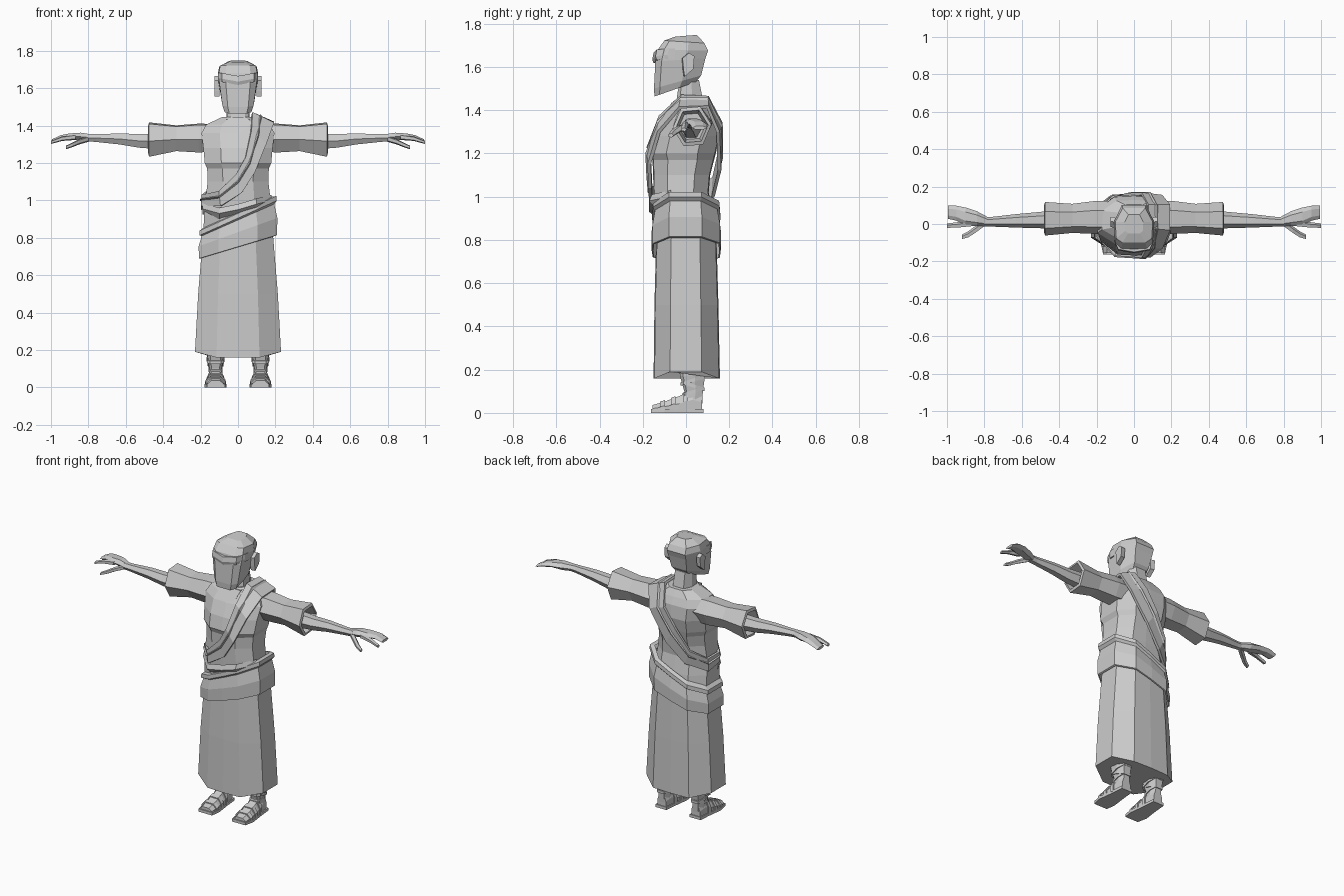
import bpy, bmesh, math
from mathutils import Vector

# half outline of a body cross-section (width factor, depth factor), front to back
HALF = [(0, -1), (.5, -.97), (1, -.5), (1, .45), (.55, .97), (0, 1)]
OUTLINE = HALF + [(-u, v) for u, v in HALF[-2:0:-1]]
HEAD = [(.62, -1), (.95, -.75), (1, .2), (.6, 1), (-.6, 1), (-1, .2), (-.95, -.75), (-.62, -1)]


def finish(name, bm, mirror=False, thick=0):
    bmesh.ops.recalc_face_normals(bm, faces=bm.faces)
    me = bpy.data.meshes.new(name)
    bm.to_mesh(me)
    bm.free()
    ob = bpy.data.objects.new(name, me)
    bpy.context.collection.objects.link(ob)
    if thick:
        m = ob.modifiers.new("thickness", 'SOLIDIFY')
        m.thickness, m.offset = thick, 0
    if mirror:
        ob.modifiers.new("mirror", 'MIRROR')
    return ob


def loft(name, rings, cap=True, mirror=False, thick=0, close=False):
    """Skin a list of closed rings; close joins the last ring to the first."""
    bm = bmesh.new()
    vs = [[bm.verts.new(p) for p in r] for r in rings]
    n = len(vs[0])
    pairs = list(zip(vs, vs[1:])) + ([(vs[-1], vs[0])] if close else [])
    for a, b in pairs:
        for i in range(n if n > 2 else 1):
            j = (i + 1) % n
            bm.faces.new((a[i], a[j], b[j], b[i]))
    if cap:
        bm.faces.new(vs[0][::-1])
        bm.faces.new(vs[-1])
    return finish(name, bm, mirror, thick)


def section(zf, zb, hw, yf, yb, prof=OUTLINE, cx=0):
    """Horizontal ring whose height runs from zf (front) to zb (back)."""
    out = []
    for u, v in prof:
        t = (v + 1) / 2
        out.append(Vector((cx + u * hw, yf + (yb - yf) * t, zf + (zb - zf) * t)))
    return out


def xring(x, y, z, ry, rz, n=6, rot=0):
    """Ring around the arm axis."""
    return [Vector((x, y + ry * math.cos(rot + i * math.tau / n),
                    z + rz * math.sin(rot + i * math.tau / n))) for i in range(n)]


def prism(name, pts, offset, mirror=True):
    d = Vector(offset)
    return loft(name, [[Vector(p) for p in pts], [Vector(p) + d for p in pts]], mirror=mirror)


# robe skirt, hem lifted at the sides
SKIRT = [(.16, .23, -.15, .157), (.5, .213, -.146, .15), (.84, .185, -.137, .14)]
rings = [section(z, z, w, f, b) for z, w, f, b in SKIRT]
for p in rings[0]:
    if abs(p.x) > .2:
        p.z = .19
loft("robe_skirt", rings)

# tunic torso
TORSO = [(.8, .185, -.138, .142), (.92, .182, -.148, .125), (1.02, .172, -.15, .105),
         (1.1, .162, -.152, .112), (1.17, .165, -.155, .13), (1.2, .178, -.168, .138),
         (1.28, .185, -.15, .155), (1.36, .195, -.112, .148), (1.405, .17, -.082, .128),
         (1.445, .085, -.055, .105)]
loft("tunic_torso", [section(z, z, w, f, b) for z, w, f, b in TORSO])

# neck, collar and head
loft("neck", [section(z, z, w, f, b, HEAD) for z, w, f, b in
              [(1.38, .07, -.06, .09), (1.44, .062, -.045, .08), (1.54, .058, -.03, .06)]])
prism("neckline", [(-.065, -.066, 1.435), (.065, -.066, 1.435), (.05, -.092, 1.39),
                   (0, -.12, 1.355), (-.05, -.092, 1.39)], (0, .04, 0), mirror=False)
loft("head", [section(*r, HEAD) for r in
              [(1.463, 1.53, .075, -.146, .045), (1.5, 1.56, .088, -.148, .07),
               (1.625, 1.64, .105, -.142, .09), (1.68, 1.675, .108, -.13, .102),
               (1.722, 1.71, .1, -.1, .085), (1.74, 1.748, .05, -.05, .05)]])

# brow band across the forehead
BROW = [(-.108, -.08, 1.655), (-.085, -.135, 1.65), (0, -.15, 1.635), (.085, -.135, 1.65), (.108, -.08, 1.655)]
loft("brow", [[Vector(p) + Vector(o) for o in ((0, 0, -.018), (0, -.006, 0), (0, 0, .03), (0, .03, .03), (0, .03, -.018))]
              for p in BROW])

# ears
prism("ear", [(.098, -.02, 1.64), (.098, .01, 1.665), (.098, .035, 1.65), (.098, .03, 1.59),
              (.098, -.01, 1.555), (.098, -.015, 1.585)], (.028, .004, 0))

# sleeves with a recessed opening
loft("sleeve", [xring(x, y, z, ry, rz / .866, rot=.08) for x, y, z, ry, rz in
                [(.11, .035, 1.335, .09, .07), (.21, .035, 1.333, .088, .074),
                 (.33, .03, 1.332, .078, .066), (.475, .028, 1.325, .09, .088),
                 (.48, .028, 1.325, .075, .072), (.42, .028, 1.325, .062, .058)]], mirror=True)

# arms and hands
loft("arm", [xring(*r) for r in
             [(.4, .025, 1.315, .05, .05), (.53, .02, 1.318, .042, .042), (.63, .017, 1.328, .036, .034),
              (.76, .012, 1.333, .026, .024), (.81, .012, 1.335, .026, .022)]], mirror=True)
loft("palm_and_fingers", [xring(*r) for r in
                          [(.78, .012, 1.335, .024, .02), (.84, .028, 1.34, .04, .025),
                           (.9, .04, 1.342, .048, .018), (.95, .058, 1.335, .04, .015),
                           (.995, .063, 1.318, .035, .009)]], mirror=True)
loft("index_finger", [xring(*r, n=5) for r in
                      [(.87, .006, 1.338, .022, .016), (.94, -.006, 1.33, .016, .013),
                       (1.0, -.01, 1.31, .013, .009)]], mirror=True)
loft("thumb", [xring(*r, n=5) for r in
               [(.8, .005, 1.328, .02, .016), (.85, -.032, 1.313, .02, .015),
                (.885, -.056, 1.297, .018, .013), (.92, -.07, 1.283, .013, .01)]], mirror=True)


# sash wrapped around the hips, low on the -x side
def wrap(z, slope, scale):
    ring = section(z, z, .188 * scale, -.143 * scale, .145 * scale)
    for p in ring:
        p.z += slope * p.x
    return ring


loft("hip_sash", [wrap(.75, .3, 1.06), wrap(.752, .3, 1.11), wrap(.83, .36, 1.12), wrap(.895, .44, 1.03),
                  wrap(.905, .45, 1.1), wrap(.93, .45, 1.09), wrap(.94, .45, .94)], cap=False)

# shoulder sash: upper and lower edges, up the front and down the back
SASH = [((-.187, -.06, 1.03), (-.19, -.06, .97)), ((-.1, -.163, 1.05), (-.09, -.163, .97)),
        ((-.01, -.168, 1.14), (.02, -.167, 1.04)), ((.04, -.174, 1.23), (.09, -.17, 1.15)),
        ((.07, -.12, 1.37), (.15, -.125, 1.3)), ((.075, -.02, 1.465), (.19, -.03, 1.41)),
        ((.075, .1, 1.46), (.19, .1, 1.415)), ((.04, .162, 1.34), (.15, .148, 1.3)),
        ((-.04, .158, 1.22), (.03, .155, 1.12)), ((-.12, .13, 1.09), (-.08, .125, 1.0)),
        ((-.187, .05, 1.03), (-.19, .05, .95))]
loft("shoulder_sash", [[Vector(a), Vector(b)] for a, b in SASH], cap=False, thick=.016, close=True)
# raised fold along the middle of the sash
fold = []
for a, b in SASH:
    a, b = Vector(a), Vector(b)
    out = (Vector((a.x, a.y, max(0, a.z - 1.35) * 3)) - Vector((0, .02, 0))).normalized() * .016
    fold.append([a.lerp(b, .25), a.lerp(b, .38) + out, a.lerp(b, .55)])
loft("sash_fold", fold, cap=False, close=True)
# loose fold over the front of the waist
loft("waist_fold", [[Vector(p), Vector(p) + Vector((0, -.012, -.03)), Vector(p) + Vector((0, .02, -.06))] for p in
                    [(-.19, -.07, .985), (-.1, -.158, .96), (0, -.16, .98), (.1, -.158, 1.01), (.18, -.07, 1.03)]])

# feet: arched section interpolated along y
FOOT = [(-.155, .042, .036), (-.1, .05, .052), (-.03, .044, .078), (.03, .036, .11), (.075, .03, .09)]


def foot_ring(y, grow=0):
    for (y0, w0, h0), (y1, w1, h1) in zip(FOOT, FOOT[1:]):
        if y <= y1:
            t = (y - y0) / (y1 - y0)
            w, h = w0 + (w1 - w0) * t + grow, h0 + (h1 - h0) * t + grow
            break
    return [Vector((.12 + a * w, y, max(.012, b * h))) for a, b in
            ((-1, 0), (-1, .55), (-.55, 1), (.55, 1), (1, .55), (1, 0))]


loft("foot", [foot_ring(y) for y, _, _ in FOOT], mirror=True)
prism("sandal_sole", [(.07, -.162, 0), (.165, -.162, 0), (.178, -.1, 0), (.165, .0, 0), (.158, .08, 0),
                      (.082, .08, 0), (.075, 0, 0), (.062, -.1, 0)], (0, 0, .018))
for k, y in enumerate((-.12, -.07, -.015)):
    loft(f"sandal_strap_{k + 1}", [foot_ring(y, .006), foot_ring(y + .022, .006)], mirror=True)

# lower legs and tilted ankle straps
loft("lower_leg", [section(z, z, w, f, b, HEAD, .12) for z, w, f, b in
                   [(.04, .032, -.01, .075), (.1, .034, -.008, .078), (.17, .046, -.028, .088),
                    (.3, .055, -.04, .09)]], mirror=True)
for k, (zf, zb, g) in enumerate([(.075, .105, 0), (.135, .1, .005), (.125, .16, .01)]):
    loft(f"ankle_strap_{k + 1}", [section(zf + d, zb + d, .038 + g, -.016 - g, .083 + g / 2, HEAD, .12)
                                  for d in (0, .016)], mirror=True)
